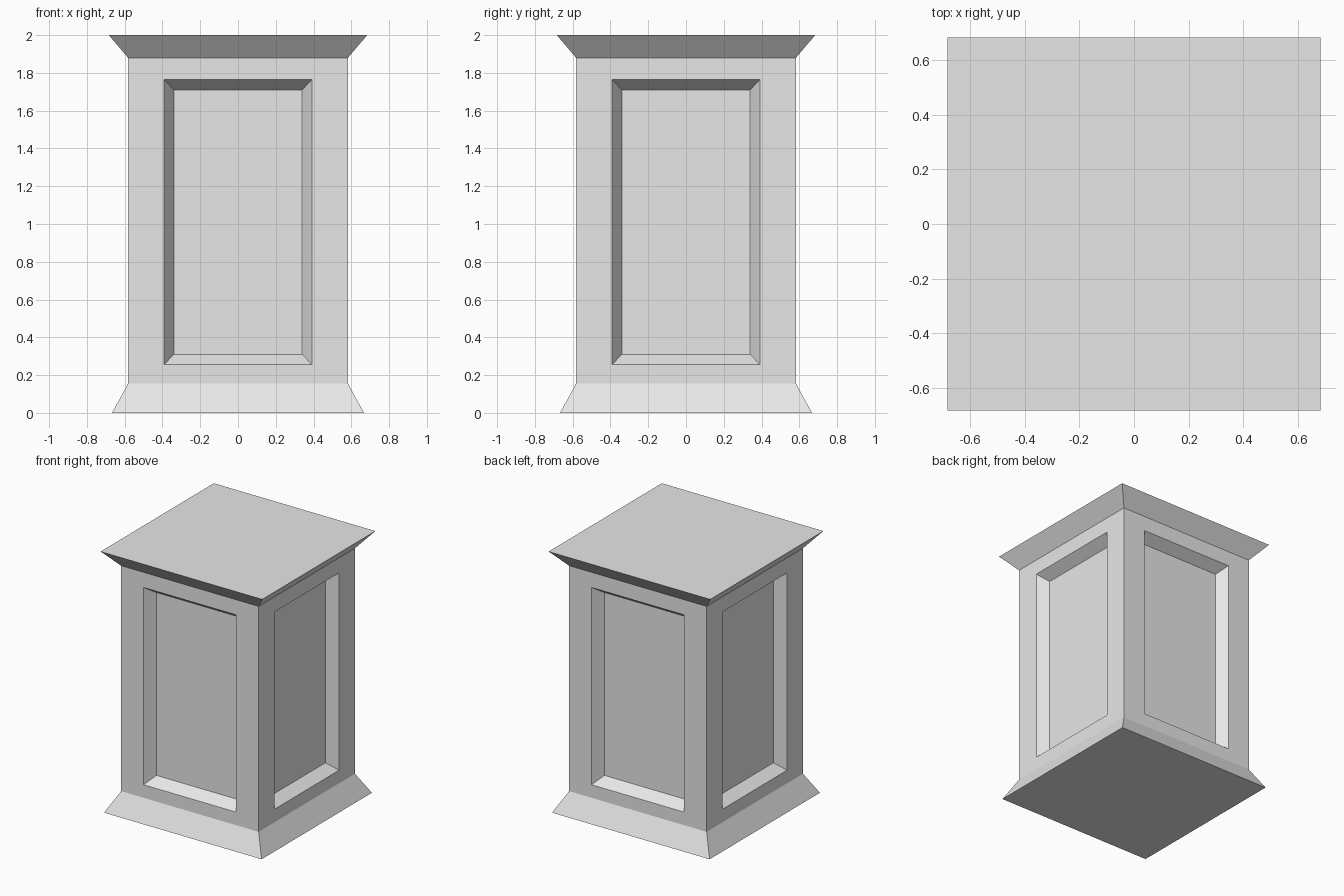
import bpy
import bmesh
from math import pi
from mathutils import Matrix, Vector

if "Cube" in bpy.data.objects:
    bpy.data.objects.remove(bpy.data.objects["Cube"], do_unlink=True)

SHAFT = 0.582               # half width of the shaft
SHAFT_BOTTOM, SHAFT_TOP = 0.155, 1.88
DEPTH = 0.08                # recess depth of the panels

stone = bpy.data.materials.new("light_grey_stone")
stone.use_nodes = True
stone.diffuse_color = (0.8, 0.8, 0.8, 1)
stone.node_tree.nodes["Principled BSDF"].inputs["Base Color"].default_value = (0.8, 0.8, 0.8, 1)


def bridge(bm, ring_a, ring_b):
    """Join two four-cornered rings with quads."""
    for i in range(4):
        j = (i + 1) % 4
        bm.faces.new((ring_a[i], ring_a[j], ring_b[j], ring_b[i]))


def finish(name, bm):
    mesh = bpy.data.meshes.new(name)
    bm.to_mesh(mesh)
    bm.free()
    mesh.materials.append(stone)
    obj = bpy.data.objects.new(name, mesh)
    bpy.context.collection.objects.link(obj)


def square_ring(bm, half, z):
    return [bm.verts.new((x * half, y * half, z))
            for x, y in ((-1, -1), (1, -1), (1, 1), (-1, 1))]


def panel_ring(bm, half, bottom, top, y):
    return [bm.verts.new(p) for p in
            ((-half, y, bottom), (half, y, bottom), (half, y, top), (-half, y, top))]


# Flared foot, closed underneath
bm = bmesh.new()
low, high = square_ring(bm, 0.667, 0), square_ring(bm, SHAFT, SHAFT_BOTTOM)
bridge(bm, low, high)
bm.faces.new(low[::-1])
finish("flared_base", bm)

# Shaft: one side with a bevelled recessed panel, turned to make four
bm = bmesh.new()
for turn in range(4):
    edge = panel_ring(bm, SHAFT, SHAFT_BOTTOM, SHAFT_TOP, -SHAFT)
    rim = panel_ring(bm, 0.392, 0.255, 1.764, -SHAFT)
    floor = panel_ring(bm, 0.339, 0.31, 1.709, DEPTH - SHAFT)
    bridge(bm, edge, rim)
    bridge(bm, rim, floor)
    bm.faces.new(floor)
    bmesh.ops.rotate(bm, verts=edge + rim + floor, cent=Vector(),
                     matrix=Matrix.Rotation(turn * pi / 2, 3, "Z"))
bmesh.ops.remove_doubles(bm, verts=bm.verts, dist=0.0001)
finish("panelled_shaft", bm)

# Overhanging top slab, closed above
bm = bmesh.new()
low, high = square_ring(bm, SHAFT, SHAFT_TOP), square_ring(bm, 0.684, 2)
bridge(bm, low, high)
bm.faces.new(high)
finish("top_slab", bm)
